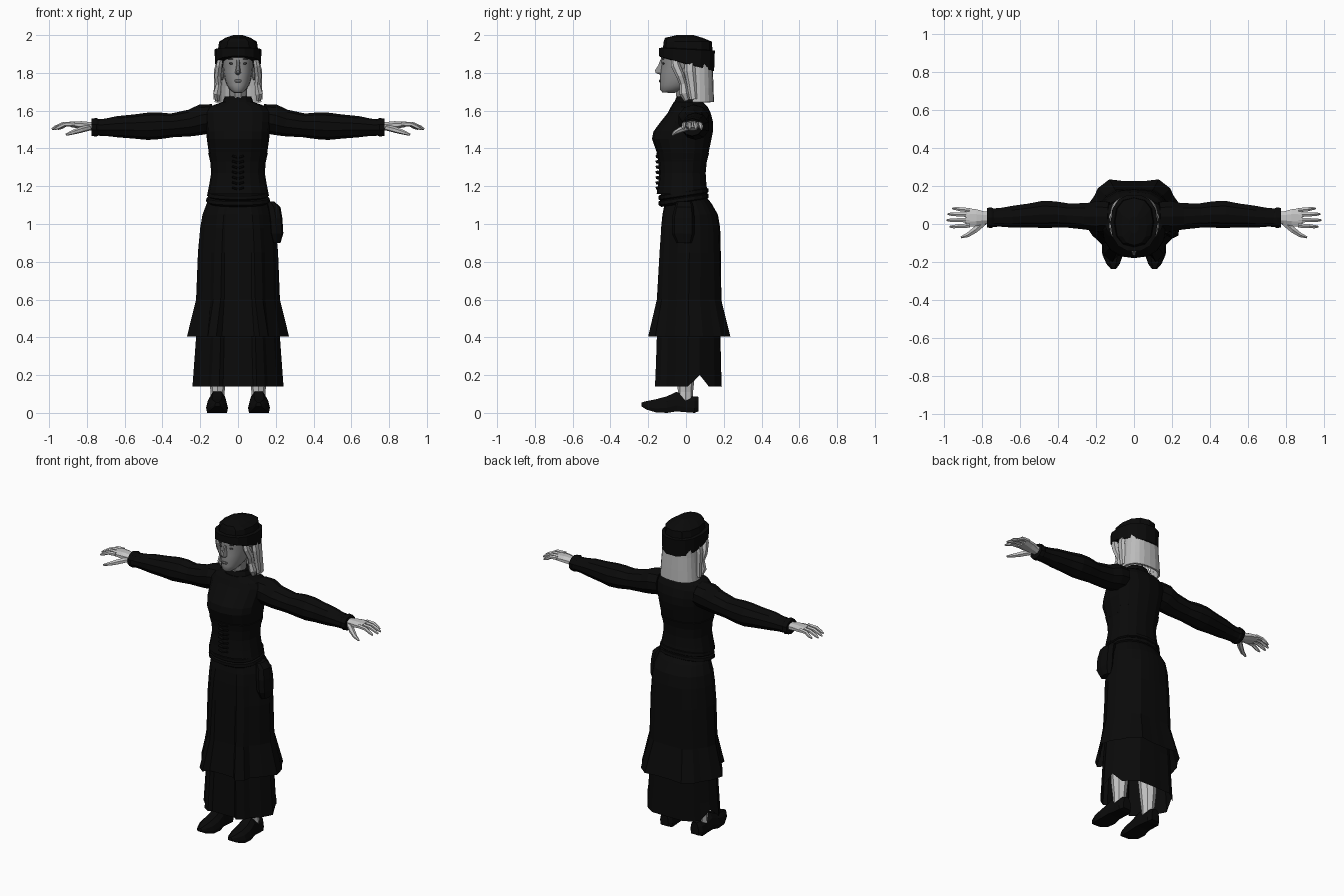
import bpy, math
from mathutils import Vector


def material(name, c):
    m = bpy.data.materials.new(name)
    m.diffuse_color = (c, c, c, 1)
    return m


BLACK = material("black cloth", 0.003)
FACE = material("face grey", 0.27)
SKIN = material("pale skin", 0.56)
HAIR = material("pale hair", 0.5)
DARK = material("dark features", 0.05)
LIPS = material("lip grey", 0.13)


def loft(name, rings, mat, closed=True, caps=True, mirror=False, smooth=None):
    """Skin a list of equal-length point rings."""
    n = len(rings[0])
    verts = [tuple(p) for r in rings for p in r]
    faces = []
    for i in range(len(rings) - 1):
        for j in range(n if closed else n - 1):
            k = (j + 1) % n
            faces.append((i * n + j, i * n + k, (i + 1) * n + k, (i + 1) * n + j))
    if caps and closed:
        faces.append(tuple(reversed(range(n))))
        faces.append(tuple(range((len(rings) - 1) * n, len(rings) * n)))
    me = bpy.data.meshes.new(name)
    me.from_pydata(verts, [], faces)
    me.materials.append(mat)
    ob = bpy.data.objects.new(name, me)
    bpy.context.collection.objects.link(ob)
    bpy.context.view_layer.objects.active = ob
    ob.select_set(True)
    bpy.ops.object.mode_set(mode='EDIT')
    bpy.ops.mesh.select_all(action='SELECT')
    bpy.ops.mesh.normals_make_consistent(inside=False)
    bpy.ops.object.mode_set(mode='OBJECT')
    if smooth:
        bpy.ops.object.shade_smooth_by_angle(angle=math.radians(smooth))
    ob.select_set(False)
    if mirror:
        ob.modifiers.new("mirror", 'MIRROR')
    return ob


def pw(v, e):
    return math.copysign(abs(v) ** e, v)


def oval(z, rx, y0, y1, n=16, e=0.85, tilt=0, cx=0, a0=0, a1=360):
    """Horizontal rounded ring from y0 (front) to y1 (back); tilt slopes z along y."""
    out = []
    full = a1 - a0 == 360
    for i in range(n):
        a = math.radians(a0 + (a1 - a0) * i / (n if full else n - 1))
        y = (y0 + y1) / 2 + (y1 - y0) / 2 * pw(math.sin(a), e)
        out.append((cx + rx * pw(math.cos(a), e), y, z + tilt * y))
    return out


def tube(name, path, radii, mat, n=6, mirror=True, smooth=None):
    """Tube along a path; radii are (sideways, vertical) pairs."""
    pts = [Vector(p) for p in path]
    rings = []
    for i, p in enumerate(pts):
        d = (pts[min(i + 1, len(pts) - 1)] - pts[max(i - 1, 0)]).normalized()
        up = Vector((0, 0, 1)) if abs(d.z) < 0.8 else Vector((0, 1, 0))
        s = d.cross(up).normalized()
        u = s.cross(d)
        rings.append([p + s * radii[i][0] * math.cos(t) + u * radii[i][1] * math.sin(t)
                      for t in (2 * math.pi * (k + 0.5) / n for k in range(n))])
    return loft(name, rings, mat, mirror=mirror, smooth=smooth)


# bodice and collar
loft("bodice", [oval(*s) for s in (
    (1.34, .15, -.145, .11), (1.38, .155, -.155, .12), (1.45, .165, -.18, .135),
    (1.49, .168, -.172, .143), (1.54, .172, -.135, .143), (1.59, .175, -.095, .13),
    (1.62, .155, -.08, .115), (1.645, .085, -.065, .09))], BLACK)
loft("collar", [oval(1.62, .09, -.07, .095, 12), oval(1.655, .078, -.058, .085, 12),
                oval(1.675, .07, -.05, .08, 12)], BLACK)

# corset with lacing and the rolled belt
loft("corset", [oval(*s) for s in (
    (1.16, .162, -.155, .115), (1.21, .152, -.148, .108), (1.27, .142, -.142, .104),
    (1.33, .147, -.146, .11), (1.375, .158, -.157, .122), (1.38, .15, -.15, .115))], BLACK)
for i in range(7):
    z = 1.185 + i * 0.028
    tube("lace", [(.005, -.147, z), (.03, -.15, z + .008)], [(.012, .006)] * 2, BLACK)
for k, z in enumerate((1.11, 1.14)):
    g = .006 * k
    loft("belt", [oval(z, .15 - g, -.13, .10, tilt=.15), oval(z + .012, .17 - g, -.145, .12, tilt=.15),
                  oval(z + .03, .166 - g, -.145, .118, tilt=.15),
                  oval(z + .038, .15 - g, -.13, .10, tilt=.15)], BLACK)

# skirts share one pleated outline
HALF = [(0, -.19), (.085, -.195), (.115, -.23), (.16, -.19), (.165, -.135), (.22, -.08), (.27, 0),
        (.25, .08), (.21, .14), (.19, .185), (.13, .235), (.05, .225), (0, .225)]
OUTLINE = HALF + [(-x, y) for x, y in HALF[-2:0:-1]]


def pleats(z, rx, y0, y1, k):
    """Outline scaled to the given extents, k blends from oval to pleated."""
    out = []
    for x, y in OUTLINE:
        u, v = x / .27, (y - .0025) / .2325
        r = math.hypot(u, v)
        f = (1 - k) / r + k
        out.append((rx * u * f, (y0 + y1) / 2 + (y1 - y0) / 2 * v * f, z))
    return out


loft("overskirt", [pleats(*s) for s in (
    (1.14, .15, -.11, .11, 0), (1.11, .165, -.115, .135, .1), (1.05, .188, -.13, .17, .2),
    (.98, .2, -.14, .183, .3), (.85, .212, -.148, .187, .4), (.6, .222, -.16, .192, .6),
    (.405, .27, -.2, .235, 1))], BLACK, caps=False)
under = loft("underskirt", [pleats(*s) for s in (
    (.62, .2, -.145, .175, .5), (.4, .222, -.16, .187, .6), (.25, .233, -.165, .19, .6),
    (.14, .241, -.17, .194, .6))], BLACK, caps=False)
# side slits in the lower hem
for v in under.data.vertices:
    if v.co.z < .15 and abs(v.co.x) > .2 and v.co.y > .04:
        v.co.z = .2

# hip pouch
loft("pouch", [oval(z, r, y0, y1, 8, .7, 0, cx) for z, r, y0, y1, cx in (
    (1.12, .02, -.05, .03, .17), (1.09, .035, -.06, .04, .19), (1.03, .035, -.075, .045, .2),
    (.95, .035, -.075, .045, .205), (.9, .02, -.05, .03, .205))], BLACK)

# sleeves with cuffs
tube("sleeve", [(x, y, z) for x, y, z in (
    (.13, .04, 1.56), (.19, .04, 1.553), (.25, .04, 1.535), (.35, .045, 1.522), (.42, .05, 1.52),
    (.48, .05, 1.517), (.55, .045, 1.516), (.64, .038, 1.515), (.7, .035, 1.512), (.76, .033, 1.51))],
    [(.08, .075), (.085, .08), (.073, .071), (.067, .063), (.073, .071), (.075, .072),
     (.066, .064), (.06, .056), (.052, .046), (.05, .042)], BLACK, 10)
tube("cuff", [(.735, .033, 1.512), (.75, .033, 1.512), (.775, .033, 1.512)],
     [(.048, .042), (.057, .049), (.054, .046)], BLACK, 10)

# hands
tube("palm", [(.75, .033, 1.515), (.79, .033, 1.518), (.83, .033, 1.524), (.885, .034, 1.527)],
     [(.034, .024), (.036, .024), (.048, .022), (.054, .015)], SKIN, 8)
for y, dy, tip in ((-.008, -.006, .97), (.02, 0, .985), (.048, .004, .98), (.073, .008, .955)):
    m = (.87 + tip) / 2
    tube("finger", [(.865, y, 1.53), (m, y + dy / 2, 1.527), (tip - .02, y + dy, 1.512), (tip, y + dy, 1.502)],
         [(.013, .013), (.012, .012), (.010, .010), (.005, .005)], SKIN)
tube("thumb", [(.79, .008, 1.51), (.835, -.03, 1.498), (.875, -.058, 1.485), (.91, -.07, 1.473)],
     [(.018, .016), (.018, .016), (.013, .012), (.006, .006)], SKIN)

# legs and pointed shoes
loft("leg", [oval(z, r, -r - .005, r, 8, 1, 0, x) for z, r, x in (
    (.04, .04, .108), (.11, .037, .108), (.2, .047, .108), (.32, .056, .105), (.6, .06, .1))],
    SKIN, mirror=True)
shoe = []
for y, w, z0, z1, cx in ((.066, .028, .008, .085, .108), (.045, .045, 0, .088, .108),
                         (-.005, .047, .004, .088, .108), (-.05, .05, .008, .112, .109),
                         (-.1, .058, 0, .088, .111), (-.16, .055, .003, .072, .112),
                         (-.21, .035, .018, .062, .11), (-.236, .014, .035, .055, .108)):
    h = z1 - z0
    shoe.append([(cx + w * a, y, z0 + h * b) for a, b in (
        (-.9, 0), (.9, 0), (1, .3), (.85, .7), (.45, 1), (-.45, 1), (-.85, .7), (-1, .3))])
loft("shoe", shoe, BLACK, mirror=True)

# neck and head
loft("neck", [oval(1.62, .055, -.045, .06, 10, 1), oval(1.68, .048, -.055, .055, 10, 1),
              oval(1.75, .05, -.06, .06, 10, 1)], FACE)
loft("head", [oval(*s) for s in (
    (1.69, .022, -.125, -.065, 16, .95, -.05), (1.705, .042, -.138, -.02, 16, .95, -.05),
    (1.735, .06, -.138, .04, 16, .95), (1.765, .07, -.139, .08, 16, .95),
    (1.805, .078, -.137, .1, 16, .95), (1.845, .082, -.13, .115, 16, .95),
    (1.87, .083, -.134, .12, 16, .95), (1.92, .08, -.125, .115, 16, .95))], FACE, smooth=40)
loft("nose", [[(-w, -.12, z), (-w * .4, y, z), (w * .4, y, z), (w, -.12, z)] for z, w, y in (
    (1.79, .012, -.138), (1.8, .02, -.16), (1.812, .016, -.165), (1.84, .011, -.147),
    (1.868, .012, -.136))], FACE)


def plate(name, x, y, z, sx, sy, sz, mat):
    """Small flattened blob sunk into the face."""
    bpy.ops.mesh.primitive_uv_sphere_add(segments=10, ring_count=6, location=(x, y, z))
    ob = bpy.context.object
    ob.name, ob.scale = name, (sx, sy, sz)
    ob.data.materials.append(mat)


plate("lips", 0, -.138, 1.757, .024, .006, .008, LIPS)
for s in (-1, 1):
    plate("eye", s * .034, -.119, 1.85, .014, .006, .006, DARK)
    plate("brow", s * .036, -.122, 1.874, .02, .006, .004, DARK)
    plate("ear", s * .084, 0, 1.795, .012, .024, .036, FACE)

# straight bob at the back, with wavy side locks
bob = loft("back_hair", [oval(z, r, y0, y1, 13, .8, t, 0, -5, 185) for z, r, y0, y1, t in (
    (1.89, .108, -.06, .142, 0), (1.8, .112, -.05, .143, 0), (1.72, .118, -.05, .146, 0),
    (1.645, .124, -.05, .148, 0))], HAIR, closed=False)
bob.modifiers.new("thickness", 'SOLIDIFY').thickness = 0.012
tube("front_lock", [(.09, -.06, 1.89), (.1, -.055, 1.84), (.108, -.03, 1.785), (.102, -.015, 1.74),
                    (.112, -.01, 1.69), (.108, .005, 1.655)],
     [(.014, .02), (.018, .025), (.02, .022), (.016, .02), (.022, .025), (.012, .015)], HAIR)
tube("side_lock", [(.1, .02, 1.88), (.113, .02, 1.81), (.115, .03, 1.74), (.12, .04, 1.66)],
     [(.014, .025), (.016, .03), (.014, .025), (.012, .02)], HAIR)

# brimless cap: turned-up band and faceted crown
loft("hat_band", [oval(1.847, .112, -.135, .14, 14, .85, -.27), oval(1.85, .122, -.145, .152, 14, .85, -.27),
                  oval(1.925, .124, -.145, .156, 14, .85, -.05),
                  oval(1.928, .106, -.125, .135, 14, .85, -.05)], BLACK)
loft("hat_crown", [oval(1.91, .108, -.125, .14, 12, .85), oval(1.965, .1, -.118, .138, 12, .85),
                   oval(1.985, .068, -.112, .09, 12, .85), oval(2.0, .025, -.05, .04, 12, .85)], BLACK)
